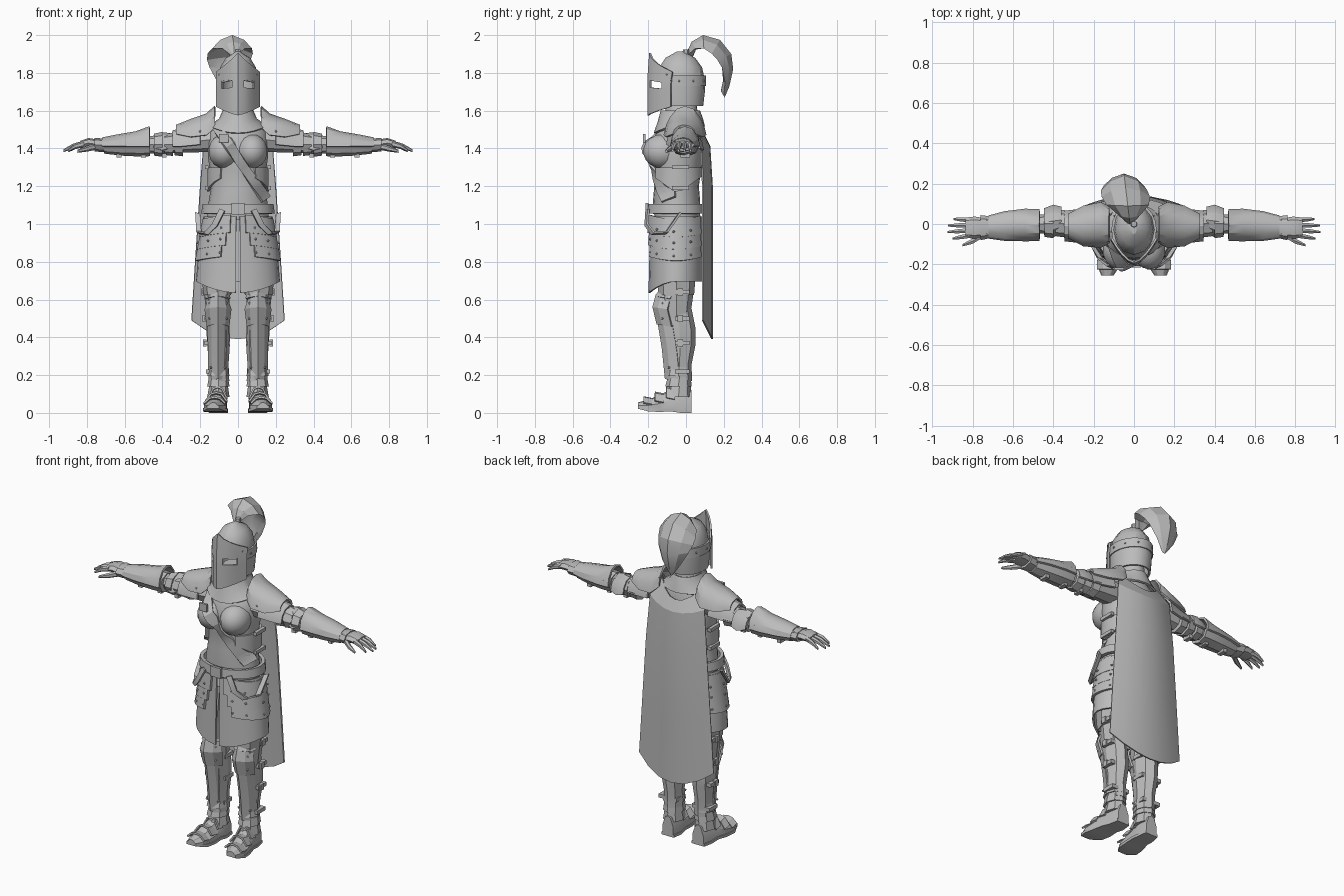
import bpy, bmesh, math
from mathutils import Vector
from math import sin, cos, pi, radians

STEEL = bpy.data.materials.new("steel_grey")
STEEL.diffuse_color = (0.5, 0.5, 0.5, 1)


def finish(name, bm, thick=0, mirror=False, angle=30):
    bmesh.ops.recalc_face_normals(bm, faces=bm.faces)
    me = bpy.data.meshes.new(name)
    bm.to_mesh(me)
    bm.free()
    me.materials.append(STEEL)
    ob = bpy.data.objects.new(name, me)
    bpy.context.collection.objects.link(ob)
    if mirror:
        ob.modifiers.new("mirror", 'MIRROR').merge_threshold = 0.0005
    if thick:
        s = ob.modifiers.new("thickness", 'SOLIDIFY')
        s.thickness, s.offset = thick, 0
    bpy.ops.object.select_all(action='DESELECT')
    bpy.context.view_layer.objects.active = ob
    ob.select_set(True)
    bpy.ops.object.convert(target='MESH')
    bpy.ops.object.shade_smooth_by_angle(angle=radians(angle))
    return ob


def loft(name, rings, closed=True, thick=0, mirror=False, angle=30, skip=()):
    bm = bmesh.new()
    vs = [[bm.verts.new(p) for p in r] for r in rings]
    n = len(rings[0])
    for i in range(len(vs) - 1):
        for j in range(n if closed else n - 1):
            if (i, j) not in skip:
                k = (j + 1) % n
                bm.faces.new((vs[i][j], vs[i][k], vs[i + 1][k], vs[i + 1][j]))
    if closed:
        bm.faces.new(vs[0])
        bm.faces.new(vs[-1])
    return finish(name, bm, thick, mirror, angle)


def ring(axis, c, ra, rb, n):
    out = []
    for i in range(n):
        s, k = ra * sin(2 * pi * i / n), rb * cos(2 * pi * i / n)
        off = {'x': (0, s, k), 'y': (s, 0, k), 'z': (s, -k, 0)}[axis]
        out.append(Vector(c) + Vector(off))
    return out


def tube(name, axis, rows, n=8, mirror=True, angle=30):
    """rows: (x, y, z, radius a, radius b)"""
    return loft(name, [ring(axis, r[:3], r[3], r[4], n) for r in rows], mirror=mirror, angle=angle)


def shell(name, a0, a1, n, rows, drop=lambda a, t: 0, thick=0.012, angle=30):
    """Mirrored half wrap about z; angle 0 is the front. rows: (z, rx, ry, cy)"""
    rings = []
    for i, (z, rx, ry, cy) in enumerate(rows):
        t = i / (len(rows) - 1)
        angs = [radians(a0 + (a1 - a0) * j / n) for j in range(n + 1)]
        rings.append([(rx * sin(a), cy - ry * cos(a), z - drop(a, t)) for a in angs])
    return loft(name, rings, False, thick, True, angle)


def arch(name, rows, n=6, thick=0.012):
    """Plate arched over an arm. rows: (x, cy, ry, base z, top z)"""
    rings = [[(x, cy - ry * cos(pi * j / n), zb + (zt - zb) * sin(pi * j / n)) for j in range(n + 1)]
             for x, cy, ry, zb, zt in rows]
    return loft(name, rings, False, thick, True)


def boxes(name, items, mirror=True):
    """items: (centre, full size)"""
    bm = bmesh.new()
    for c, s in items:
        for v in bmesh.ops.create_cube(bm, size=1)['verts']:
            v.co = Vector([v.co[i] * s[i] + c[i] for i in range(3)])
    return finish(name, bm, mirror=mirror)


def rivets(name, pts, r=0.007):
    bm = bmesh.new()
    for p in pts:
        for v in bmesh.ops.create_icosphere(bm, subdivisions=1, radius=r)['verts']:
            v.co += Vector(p)
    return finish(name, bm, mirror=True)


# Torso, neck and breastplate
tube("torso", 'z', [(0, cy, z, rx, ry) for z, rx, ry, cy in (
    (1.02, .165, .12, -.045), (1.12, .155, .125, -.05), (1.2, .142, .118, -.05), (1.28, .148, .125, -.045),
    (1.36, .16, .135, -.045), (1.44, .16, .13, -.045), (1.5, .15, .115, -.035), (1.54, .1, .095, -.03),
    (1.6, .07, .085, -.025), (1.66, .065, .08, -.025))], 20, False, 40)
bm = bmesh.new()
bmesh.ops.create_uvsphere(bm, u_segments=14, v_segments=9, radius=1)
for v in bm.verts:
    v.co = Vector((.075 + v.co.x * .083, -.125 + v.co.y * .102, 1.385 + v.co.z * .09))
finish("breastplate_cup", bm, mirror=True, angle=50)

# Shoulder-to-hip strap laid over the torso surface
bpy.context.view_layer.update()
dg = bpy.context.evaluated_depsgraph_get()
start, end, side = Vector((-.125, 0, 1.53)), Vector((.148, 0, 1.13)), Vector((.02, 0, .014))
sections = []
for i in range(15):
    p = start.lerp(end, i / 14)
    row = []
    for q in (p - side, p + side):
        hit, loc = bpy.context.scene.ray_cast(dg, Vector((q.x, -1, q.z)), Vector((0, 1, 0)))[:2]
        row.append((q.x, (loc.y if hit else -.05) - .008, q.z))
    sections.append(row)
loft("chest_strap", sections, False, .014)
boxes("strap_buckle", [((-.075, sections[3][0][1] - .004, 1.455), (.05, .014, .045))], False)

# Collar, belt, side fastenings
shell("collar", 0, 180, 10, [(1.6, .076, .098, -.03), (1.555, .095, .115, -.03), (1.515, .15, .13, -.035)],
      lambda a, t: .035 * t * max(cos(a), 0) ** 2)
shell("cuirass_edge", 35, 165, 8, [(1.3, .156, .135, -.045), (1.16, .158, .135, -.045)],
      lambda a, t: -.1 * t * abs(cos(a)))
shell("belt", 0, 180, 10, [(1.105, .178, .145, -.05), (1.055, .185, .148, -.05)], thick=.02)
boxes("belt_buckle", [((0, -.207, 1.08), (.07, .016, .06))], False)
boxes("torso_fastening", [((.165, -.03, z), (.02, .09, .02)) for z in (1.3, 1.19)])
sling = [(.07, -.20, 1.07), (.11, -.205, .99), (.155, -.17, .945), (.195, -.1, .95), (.2, -.03, 1.05)]
loft("hanging_strap", [[(x, y - .01, z), (x + .026, y + .002, z + .01)] for x, y, z in sling], False, .012, True)

# Skirt and layered hip plates
shell("skirt", 3, 180, 12, [(1.04, .178, .135, -.05), (.93, .195, .138, -.05),
                           (.82, .208, .14, -.05), (.695, .217, .142, -.052)],
      lambda a, t: .06 * t ** 2 * max(cos(a), 0) ** 2, .01)
for i, (z, r) in enumerate(((1.05, .184), (.985, .194), (.925, .204))):
    shell(f"hip_plate_{i + 1}", 12 + 6 * i, 150, 8, [(z, r, .143, -.052), (z - .095, r + .018, .15, -.053)],
          lambda a, t: .025 * sin(a) ** 2, .012)
rivets("hip_rivet", [((r + .013) * sin(a), -.052 - .153 * cos(a), z - .025 * sin(a) ** 2)
                     for z, r in ((.985, .194), (.925, .202), (.855, .208))
                     for a in (radians(26), radians(48), radians(85), radians(120))])

# Helmet: skull, open-faced lower guard, band, pointed visor with eye slits
tube("helmet_dome", 'z', [(0, cy, z, rx, ry) for z, rx, ry, cy in (
    (1.775, .102, .125, -.028), (1.83, .094, .113, -.028), (1.88, .064, .078, -.03), (1.912, .012, .02, -.03))],
    12, False)
shell("helmet_guard", 55, 180, 7, [(1.78, .101, .124, -.028), (1.7, .1, .122, -.028), (1.625, .095, .115, -.03)])
shell("helmet_band", 55, 180, 7, [(1.785, .107, .13, -.028), (1.73, .107, .13, -.028)], thick=.01)
us = (0, .18, .45, .68, 1)
visor = []
for top, bot, f in ((1, 0, 0), (0, 0, 1.765), (0, 0, 1.725), (0, 1, 0)):
    visor.append([(.112 * u ** .8, -.2 + .12 * u ** 1.3 + .01 * top,
                   f - .012 * u if f else (1.905 - .1 * u ** .7 if top else 1.575 + .045 * u)) for u in us])
loft("visor", visor, False, .01, True, 25, skip=((1, 1), (1, 2)))
brow = [visor[0][i] for i in range(5)]
loft("visor_brow", [[(x, y - .005, 1.79 - .02 * x / .1), (x, y - .009, 1.765 - .02 * x / .1)]
                    for x, y, z in brow], False, .008, True)
rivets("helmet_rivet", [(.098, -.1, z) for z in (1.64, 1.69, 1.74, 1.79)] + [(.03, -.184, z) for z in (1.62, 1.66)]
       + [(.112 * sin(a), -.028 - .135 * cos(a), 1.757) for a in (1.5, 2.1, 2.7)], .006)

# Swept-back plume: ridged canopy following an arc; rows are y, z, half width, sag
plume = []
for y, z, w, sag in ((0, 1.90, .018, .01), (.03, 1.965, .06, .04), (.09, 2.0, .105, .07), (.18, 1.975, .12, .085),
                     (.24, 1.9, .115, .08), (.25, 1.82, .1, .06), (.23, 1.73, .06, .03), (.205, 1.67, .012, .01)):
    d = Vector((0, .1 - y, 1.84 - z)).normalized()
    c = Vector((-.02 - .12 * y, y, z))
    plume.append([c + Vector((w * k, 0, 0)) + d * (sag * k * k + e)
                  for k, e in ((0, 0), (.6, 0), (1, 0), (.55, .035), (0, .04), (-.55, .035), (-1, 0), (-.6, 0))])
loft("plume", plume, angle=20)
tube("plume_socket", 'z', [(0, -.005, 1.87, .022, .022), (0, 0, 1.925, .015, .015)], 6, False)

# Cape
cape = []
for zc, ze, w, y, bow in ((1.47, 1.545, .13, .095, .06), (1.41, 1.45, .18, .125, .045), (1.2, 1.2, .2, .138, .05),
                          (.8, .82, .225, .138, .05), (.39, .49, .246, .138, .05)):
    cape.append([(w * u, y - bow * u * u, zc + (ze - zc) * u * u) for u in (0, .33, .68, 1)])
loft("cape", cape, False, .008, True, 15)

# Arms
tube("upper_arm", 'x', [(.12, -.02, 1.45, .075, .065), (.2, -.015, 1.44, .07, .06), (.3, -.01, 1.43, .058, .052),
                        (.4, 0, 1.42, .05, .048), (.5, 0, 1.42, .045, .045)])
arch("shoulder_plate", [(.122, -.005, .085, 1.51, 1.62), (.165, -.005, .108, 1.47, 1.58),
                        (.25, -.01, .095, 1.46, 1.55), (.325, -.01, .055, 1.475, 1.52)])
arch("shoulder_underplate", [(.2, -.01, .09, 1.42, 1.535), (.3, -.01, .075, 1.41, 1.5), (.345, -.01, .07, 1.41, 1.49)])
for i, (x, r) in enumerate(((.29, .064), (.345, .062), (.4, .066))):
    tube(f"arm_plate_{i + 1}", 'x', [(x, .002, 1.422, r + .006, r), (x + .045, .002, 1.42, r, r - .008)])
arch("elbow_plate", [(.36, .02, .06, 1.4, 1.475), (.4, .015, .075, 1.39, 1.48), (.445, .012, .06, 1.4, 1.465)])
tube("forearm_guard", 'x', [(.465, -.005, 1.415, .07, .056), (.52, -.005, 1.415, .072, .058),
                            (.62, -.01, 1.412, .066, .05), (.71, -.015, 1.41, .05, .037)])
arch("forearm_flare", [(.468, -.005, .074, 1.41, 1.512), (.54, -.005, .075, 1.41, 1.485),
                       (.64, -.01, .068, 1.41, 1.468), (.72, -.015, .052, 1.41, 1.452)])
tube("wrist_cuff", 'x', [(.69, -.015, 1.415, .05, .036), (.76, -.018, 1.42, .062, .036)])
boxes("arm_buckle", [((x, -.005, 1.362), (.025, .05, .022)) for x in (.39, .5, .63)])
rivets("arm_rivet", [(.5, -.07, 1.44), (.68, -.06, 1.43), (.5, .064, 1.44), (.2, -.107, 1.49), (.3, -.07, 1.49),
                     (.2, .085, 1.49), (.73, -.05, 1.44), (.73, .02, 1.44)])

# Hands
tube("palm", 'x', [(.73, -.018, 1.42, .045, .025), (.79, -.018, 1.428, .055, .027), (.835, -.018, 1.42, .05, .02)])
for i, (y, tip) in enumerate(((-.058, .9), (-.032, .925), (-.006, .922), (.02, .895))):
    m = (tip + .82) / 2
    tube(f"finger_{i + 1}", 'x', [(.815, y, 1.424, .013, .017), (m, y * 1.12, 1.412, .012, .014),
                                  (tip, y * 1.25, 1.388, .006, .007)], 6)
tube("thumb", 'x', [(.755, -.055, 1.41, .018, .018), (.8, -.085, 1.398, .015, .015), (.85, -.105, 1.385, .007, .008)], 6)

# Legs: thigh, knee, greave, ankle
tube("thigh", 'z', [(.1, -.05, .95, .09, .1), (.112, -.05, .72, .076, .098), (.11, -.05, .6, .066, .085),
                    (.105, -.05, .5, .06, .07)])
tube("thigh_guard", 'z', [(.114, -.05, .74, .079, .102), (.11, -.052, .625, .073, .095)])
tube("greave", 'z', [(.106, -.05, .55, .058, .08), (.106, -.035, .45, .062, .085), (.103, -.03, .36, .06, .08),
                     (.102, -.035, .26, .052, .065), (.1, -.035, .17, .054, .066)])
for name, rows in (("knee_upper", ((.66, .05, -.13), (.615, .062, -.158))),
                   ("knee_cap", ((.625, .045, -.155), (.56, .066, -.172), (.47, .055, -.15))),
                   ("shin_ridge", ((.48, .05, -.145), (.34, .048, -.122), (.18, .045, -.106)))):
    loft(name, [[(.106 + w * k, y + .075 * k * k, z - .012 * k * k) for k in (-1, -.6, 0, .6, 1)]
                for z, w, y in rows], False, .012, True, 20)
for i, z in enumerate((.25, .195, .14)):
    tube(f"ankle_plate_{i + 1}", 'z', [(.103, -.035, z, .05, .06), (.104, -.04, z - .055, .059, .07)])
boxes("leg_strap", [((.11, -.02, z), (w, .075, .022)) for z, w in ((.64, .154), (.5, .135), (.37, .135), (.22, .118))])
boxes("leg_buckle", [((.11 + w, -.03, z), (.018, .03, .036)) for z, w in ((.64, .075), (.5, .068), (.37, .065))])
rivets("leg_rivet", [(.106 + s * .045, -.125, z) for s in (-1, 1) for z in (.5, .58)]
       + [(.106 + s * .038, -.09, z) for s in (-1, 1) for z in (.24, .43)])

# Boots: sections are y, centre x, half width, bottom z, top z
boot = []
for y, x, w, zb, zt in ((.03, .1, .036, 0, .12), (-.03, .103, .046, 0, .13), (-.08, .108, .048, .008, .125),
                        (-.14, .116, .056, .005, .095), (-.2, .124, .056, .008, .07), (-.255, .132, .026, .022, .055)):
    h = zt - zb
    boot.append([(x - w, y, zb), (x - w, y, zb + h * .5), (x - w * .5, y, zt - h * .08), (x, y, zt),
                 (x + w * .5, y, zt - h * .08), (x + w, y, zb + h * .5), (x + w, y, zb)])
loft("boot", boot, mirror=True, angle=25)
loft("boot_sole", [[(x, y, z) for x, y, z in (
    (r[0][0] - .005, r[0][1], r[0][2]), (r[6][0] + .005, r[0][1], r[0][2]),
    (r[6][0] + .005, r[0][1], r[0][2] + .016), (r[0][0] - .005, r[0][1], r[0][2] + .016))] for r in boot], mirror=True)
for i, s in enumerate(boot[2:5]):
    loft(f"boot_plate_{i + 1}", [[(x, y + d, z + .008 - d * .2) for x, y, z in s[1:6]] for d in (.02, -.025)],
         False, .01, True, 25)
